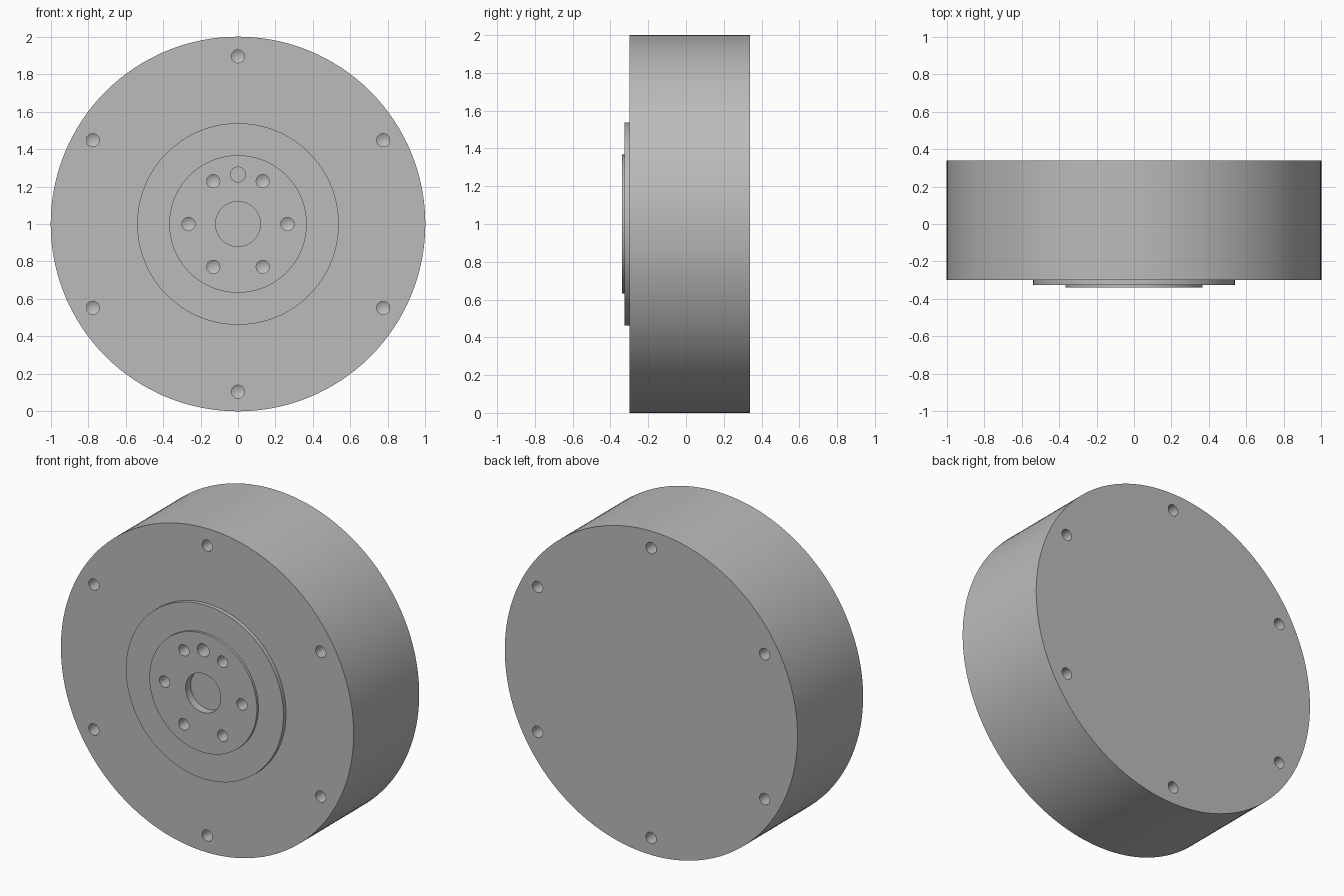
import bpy, bmesh
from math import sin, cos, pi, radians
from mathutils import Matrix, Vector

old = bpy.data.objects.get("Cube")
if old:
    bpy.data.objects.remove(old, do_unlink=True)

grey = bpy.data.materials.new("brushed grey metal")
grey.use_nodes = True
colour = (0.5, 0.5, 0.5, 1)
grey.diffuse_color = colour
grey.node_tree.nodes["Principled BSDF"].inputs["Base Color"].default_value = colour


def lathe(bm, profile, steps, centre=(0, 0, 0), flip=1):
    """Turn (radius, y) points about the y axis, then move to the centre."""
    verts = [bm.verts.new((r, y * flip, 0)) for r, y in profile]
    edges = [bm.edges.new(pair) for pair in zip(verts, verts[1:])]
    before = set(bm.verts) - set(verts)
    bmesh.ops.spin(bm, geom=verts + edges, cent=(0, 0, 0), axis=(0, 1, 0),
                   angle=2 * pi, steps=steps)
    new = [v for v in bm.verts if v not in before]
    bmesh.ops.remove_doubles(bm, verts=new, dist=0.0005)
    new = [v for v in bm.verts if v not in before]
    bmesh.ops.translate(bm, verts=new, vec=Vector(centre))


def finish(bm, name):
    bmesh.ops.recalc_face_normals(bm, faces=bm.faces)
    mesh = bpy.data.meshes.new(name)
    bm.to_mesh(mesh)
    bm.free()
    mesh.materials.append(grey)
    obj = bpy.data.objects.new(name, mesh)
    bpy.context.collection.objects.link(obj)
    return obj


FRONT, BACK, FLANGE, HUB = -0.30, 0.34, -0.325, -0.34

# Drum with stepped output flange, hub plate and shallow centre recess
bm = bmesh.new()
lathe(bm, [(0, HUB + 0.05), (0.12, HUB + 0.05), (0.12, HUB), (0.367, HUB),
           (0.367, FLANGE), (0.538, FLANGE), (0.538, FRONT),
           (1, FRONT), (1, BACK), (0, BACK)], 128)
housing = finish(bm, "motor_housing")

# Drilled holes: blind, with cone-shaped ends
drill = [(0, -0.03), (0.035, -0.03), (0.035, 0.12), (0, 0.14)]
pin = [(0, -0.03), (0.04, -0.03), (0.04, 0.1), (0, 0.1)]
bm = bmesh.new()
for i in range(6):
    a = radians(60 * i)
    b = a + radians(30)
    outer = 0.895 * cos(b), 0.895 * sin(b)
    lathe(bm, drill, 24, (0.264 * cos(a), HUB, 0.264 * sin(a)))
    lathe(bm, drill, 24, (outer[0], FRONT, outer[1]))
    lathe(bm, drill, 24, (outer[0], BACK, outer[1]), -1)
lathe(bm, pin, 24, (0, HUB, 0.264))
cutter = finish(bm, "hole_cutter")
cutter.hide_render = True

cut = housing.modifiers.new("holes", 'BOOLEAN')
cut.operation = 'DIFFERENCE'
cut.solver = 'EXACT'
cut.object = cutter

bpy.ops.object.select_all(action='DESELECT')
housing.select_set(True)
bpy.context.view_layer.objects.active = housing
bpy.ops.object.modifier_apply(modifier=cut.name)
bpy.data.objects.remove(cutter, do_unlink=True)

# Stand the drum on the ground and smooth its round walls
housing.data.transform(Matrix.Translation((0, 0, 1)))
bpy.ops.object.shade_smooth_by_angle(angle=radians(25))
